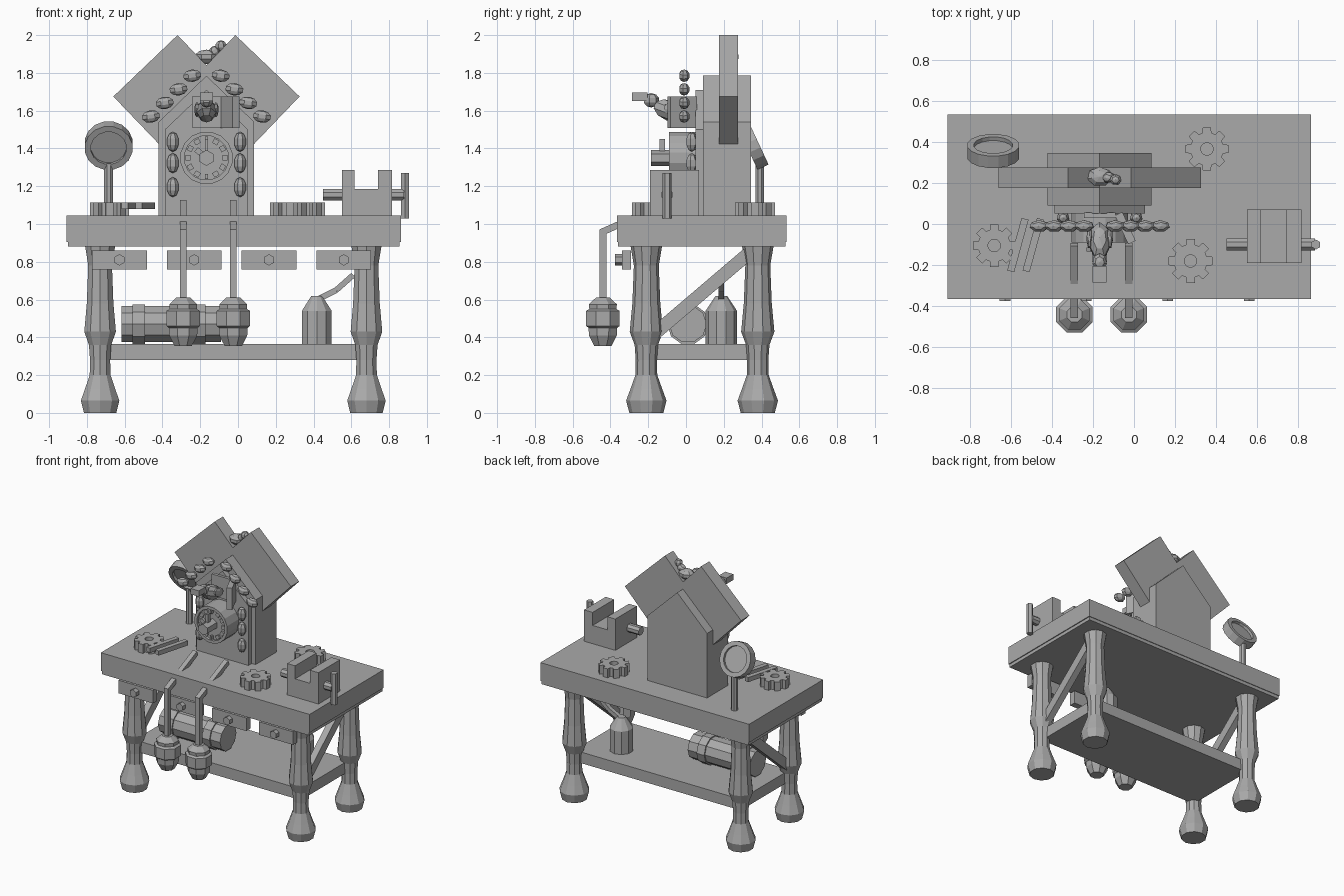
import bpy, bmesh, math
from math import sin, cos, pi, radians
from mathutils import Matrix, Vector, Euler

cube = bpy.data.objects.get("Cube")
if cube:
    bpy.data.objects.remove(cube, do_unlink=True)

grey = bpy.data.materials.new("plain grey")
grey.use_nodes = True
grey.diffuse_color = (0.4, 0.4, 0.4, 1)
grey.node_tree.nodes["Principled BSDF"].inputs["Base Color"].default_value = (0.4, 0.4, 0.4, 1)

AXIS = {"x": Matrix.Rotation(pi / 2, 4, "Y"), "y": Matrix.Rotation(pi / 2, 4, "X"), "z": Matrix()}


def finish(name, bm, matrix=Matrix()):
    bm.transform(matrix)
    bmesh.ops.recalc_face_normals(bm, faces=bm.faces)
    mesh = bpy.data.meshes.new(name)
    bm.to_mesh(mesh)
    bm.free()
    mesh.materials.append(grey)
    obj = bpy.data.objects.new(name, mesh)
    bpy.context.scene.collection.objects.link(obj)
    return obj


def box(name, xs, ys, zs):
    bm = bmesh.new()
    size = [b - a for a, b in (xs, ys, zs)]
    mid = [(a + b) / 2 for a, b in (xs, ys, zs)]
    bmesh.ops.create_cube(bm, size=1, matrix=Matrix.Translation(mid) @ Matrix.Diagonal((*size, 1)))
    return finish(name, bm)


def beam(name, a, b, w, h):
    """Rectangular bar from a to b."""
    a, b = Vector(a), Vector(b)
    d = b - a
    bm = bmesh.new()
    bmesh.ops.create_cube(bm, size=1, matrix=Matrix.Diagonal((w, h, d.length, 1)))
    rot = d.to_track_quat("Z", "Y").to_matrix().to_4x4()
    return finish(name, bm, Matrix.Translation((a + b) / 2) @ rot)


def lathe(name, profile, loc, sides=10, rot=Matrix(), closed=False):
    """Turned part: (radius, height) rings joined up; closed makes a hollow ring."""
    bm = bmesh.new()
    rings = [[bm.verts.new((r * cos(2 * pi * (i + 0.5) / sides), r * sin(2 * pi * (i + 0.5) / sides), z))
              for i in range(sides)] for r, z in profile]
    pairs = list(zip(rings, rings[1:]))
    if closed:
        pairs.append((rings[-1], rings[0]))
    else:
        bm.faces.new(rings[0])
        bm.faces.new(rings[-1])
    for lo, hi in pairs:
        for i in range(sides):
            j = (i + 1) % sides
            bm.faces.new((lo[i], lo[j], hi[j], hi[i]))
    return finish(name, bm, Matrix.Translation(loc) @ rot)


def rod(name, loc, r, length, axis, sides=8):
    return lathe(name, [(r, -length / 2), (r, length / 2)], loc, sides, AXIS[axis])


def bud(name, loc, radii, rot=(0, 0, 0)):
    """Faceted ellipsoid."""
    bm = bmesh.new()
    bmesh.ops.create_uvsphere(bm, u_segments=7, v_segments=5, radius=1)
    turn = Euler([radians(a) for a in rot]).to_matrix().to_4x4()
    return finish(name, bm, Matrix.Translation(loc) @ turn @ Matrix.Diagonal((*radii, 1)))


def slab(name, points, y0, y1):
    """Outline in x and z, extruded along y."""
    bm = bmesh.new()
    face = bm.faces.new([bm.verts.new((x, y0, z)) for x, z in points])
    out = bmesh.ops.extrude_face_region(bm, geom=[face])
    moved = [v for v in out["geom"] if isinstance(v, bmesh.types.BMVert)]
    bmesh.ops.translate(bm, verts=moved, vec=(0, y1 - y0, 0))
    return finish(name, bm)


def gear(name, x, y, r):
    """Eight-toothed wheel with a hexagonal hole, lying flat."""
    bm = bmesh.new()
    levels = []
    for z in (1.045, 1.113):
        outer = []
        for t in range(8):
            for off, rad in ((-15, 0.76), (-11, 1), (11, 1), (15, 0.76)):
                a = radians(45 * t + off)
                outer.append(bm.verts.new((x + r * rad * cos(a), y + r * rad * sin(a), z)))
        inner = []
        for i in range(32):
            a = radians(11.25 * i - 17)
            inner.append(bm.verts.new((x + 0.03 * cos(a), y + 0.03 * sin(a), z)))
        levels.append((outer, inner))
    (o0, i0), (o1, i1) = levels
    for i in range(32):
        j = (i + 1) % 32
        for a, b in ((o0, o1), (o1, i1), (i1, i0), (i0, o0)):
            bm.faces.new((a[i], a[j], b[j], b[i]))
    return finish(name, bm)


# Bench
box("bench_top", (-0.907, 0.862), (-0.365, 0.532), (0.905, 1.045))
box("bench_under_board", (-0.9, 0.855), (-0.36, 0.527), (0.88, 0.907))
box("lower_shelf", (-0.73, 0.68), (-0.21, 0.38), (0.28, 0.365))
LEG = [(0.09, 0), (0.107, 0.065), (0.083, 0.13), (0.058, 0.2), (0.056, 0.28), (0.062, 0.36),
       (0.088, 0.43), (0.074, 0.58), (0.066, 0.78), (0.083, 0.88)]
for side, x in (("right", -0.73), ("left", 0.68)):
    lathe(f"front_{side}_leg", LEG, (x, -0.21, 0))
    lathe(f"back_{side}_leg", LEG, (x, 0.38, 0))
    beam(f"{side}_brace", (x, -0.19, 0.40), (x, 0.35, 0.86), 0.05, 0.07)

# Drawer fronts with knobs
for i in range(4):
    x = -0.628 + 0.396 * i
    box("drawer_front", (x - 0.145, x + 0.145), (-0.34, -0.29), (0.76, 0.86))
    rod("drawer_knob", (x, -0.355, 0.81), 0.03, 0.04, "y", 6)

# Shelf contents
rod("barrel", (-0.353, 0.01, 0.47), 0.1, 0.525, "x", 10)
for x in (-0.525, -0.205):
    rod("barrel_band", (x, 0.01, 0.47), 0.11, 0.065, "x", 10)
lathe("oil_can", [(0.083, 0.365), (0.083, 0.54), (0.03, 0.62)], (0.417, 0.187, 0))
spout = [(0.42, 0.187, 0.6), (0.52, 0.187, 0.65), (0.61, 0.187, 0.73)]
for a, b in zip(spout, spout[1:]):
    beam("oil_can_spout", a, b, 0.03, 0.03)

# Hanging weights and their cords
WEIGHT = [(0.05, 0.355), (0.08, 0.41), (0.082, 0.45), (0.096, 0.46), (0.096, 0.54),
          (0.078, 0.55), (0.08, 0.575), (0.04, 0.61)]
for x in (-0.29, -0.025):
    lathe("weight", WEIGHT, (x, -0.44, 0), 8)
    beam("cord_drop", (x, -0.44, 0.6), (x, -0.44, 0.97), 0.036, 0.036)
    beam("cord_run", (x, -0.45, 0.955), (x, -0.1, 1.11), 0.036, 0.036)

# Loose gears and tweezers
gear("gear", -0.68, -0.105, 0.105)
gear("gear", 0.355, 0.365, 0.107)
gear("gear", 0.275, -0.18, 0.108)
for x in (-0.565, -0.49):
    beam("tweezer_arm", (x + 0.035, 0.025, 1.097), (x - 0.035, -0.23, 1.097), 0.035, 0.035)

# Magnifier
tilt = Matrix.Rotation(radians(-65), 4, "X")
centre = (-0.685, 0.355, 1.415)
lathe("magnifier_ring", [(0.128, -0.032), (0.128, 0.032), (0.095, 0.032), (0.095, -0.032)],
      centre, 16, tilt, closed=True)
lathe("magnifier_lens", [(0.1, -0.012), (0.1, 0.012)], centre, 16, tilt)
rod("magnifier_post", (-0.685, 0.39, 1.18), 0.025, 0.28, "z")

# Vise
box("vise_base", (0.55, 0.815), (-0.19, 0.07), (1.045, 1.185))
for x0, x1 in ((0.55, 0.617), (0.742, 0.815)):
    box("vise_jaw", (x0, x1), (-0.19, 0.07), (1.18, 1.285))
rod("vise_screw", (0.665, -0.1, 1.155), 0.032, 0.43, "x")
rod("vise_handle", (0.885, -0.1, 1.15), 0.024, 0.24, "z", 6)

# Clock house
CX = -0.167


def house(half, eave, apex):
    return [(CX - half, 1.04), (CX + half, 1.04), (CX + half, eave), (CX, apex), (CX - half, eave)]


slab("clock_case", house(0.253, 1.54, 1.785), 0.09, 0.345)
slab("clock_front_panel", house(0.22, 1.5, 1.71), 0.05, 0.09)
for s in (-1, 1):
    corners = [(0.153, 2.0), (0.493, 1.675), (0.215, 1.385), (-0.125, 1.71)]
    slab("roof_panel", [(CX + s * x, z) for x, z in corners], 0.175, 0.275)
    # Carved buds along the gable and down the sides
    for k in range(4):
        bud("gable_bud", (CX + s * (0.075 + 0.073 * k), -0.01, 1.785 - 0.072 * k),
            (0.05, 0.03, 0.033), (0, 8 * s, 0))
    for z in (1.435, 1.322, 1.195):
        bud("side_bud", (CX + s * 0.178, 0.03, z), (0.033, 0.032, 0.053))

# Ridge ornament
bud("ridge_body", (CX, 0.23, 1.885), (0.065, 0.05, 0.038))
bud("ridge_neck", (CX + 0.045, 0.225, 1.915), (0.035, 0.028, 0.028), (0, -30, 0))
bud("ridge_head", (CX + 0.077, 0.215, 1.943), (0.03, 0.028, 0.03))

# Dial, ticks and hands
DZ = 1.35
rod("dial", (CX, -0.01, DZ), 0.122, 0.12, "y", 16)
lathe("dial_rim", [(0.14, -0.06), (0.14, 0.09), (0.118, 0.09), (0.118, -0.06)],
      (CX, 0, DZ), 16, AXIS["y"], closed=True)
for i in range(12):
    a = i * pi / 6
    beam("hour_mark", (CX + 0.085 * sin(a), -0.075, DZ + 0.085 * cos(a)),
         (CX + 0.112 * sin(a), -0.075, DZ + 0.112 * cos(a)), 0.014, 0.03)
beam("minute_hand", (CX, -0.125, DZ), (CX, -0.125, DZ + 0.1), 0.018, 0.03)
beam("hour_hand", (CX, -0.125, DZ), (CX - 0.055, -0.125, DZ + 0.045), 0.02, 0.03)
rod("dial_hub", (CX, -0.125, DZ), 0.042, 0.12, "y", 6)

# Bird hatch, open door and bird
box("hatch", (CX - 0.077, CX + 0.077), (0.03, 0.055), (1.51, 1.675))
beam("hatch_door", (-0.075, 0.05, 1.592), (-0.01, -0.09, 1.592), 0.04, 0.165)
bud("bird_body", (CX, -0.085, 1.6), (0.055, 0.1, 0.055), (-20, 0, 0))
for s in (-1, 1):
    bud("bird_wing", (CX + s * 0.05, -0.065, 1.605), (0.015, 0.06, 0.035), (-20, 0, 0))
bud("bird_head", (CX, -0.185, 1.655), (0.038, 0.045, 0.038))
box("bird_beak", (CX - 0.034, CX + 0.034), (-0.285, -0.205), (1.65, 1.695))
